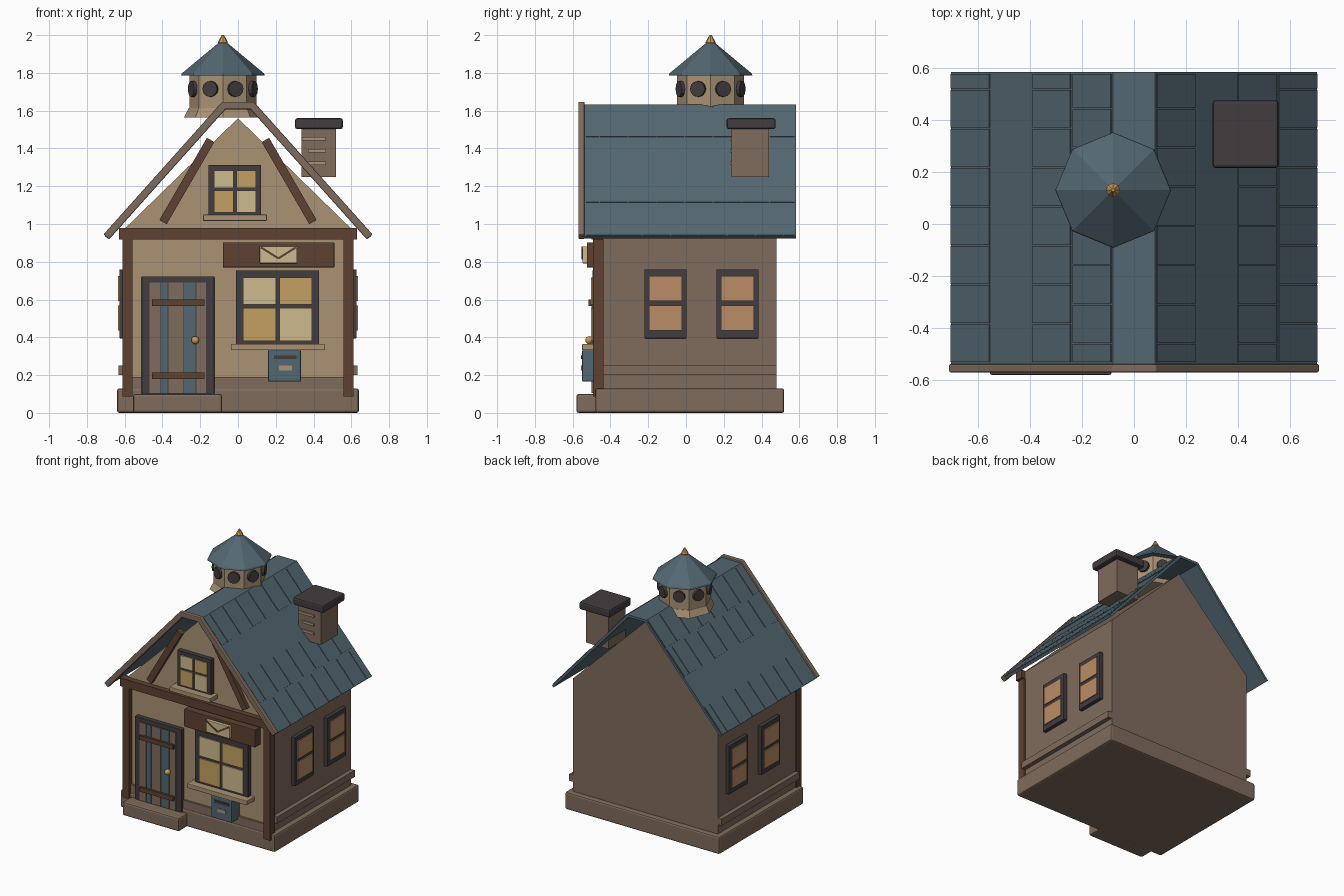
import bpy, bmesh
from math import cos, sin, pi, hypot
from mathutils import Vector

cube = bpy.data.objects.get("Cube")
if cube:
    bpy.data.objects.remove(cube, do_unlink=True)


def colour(name, code):
    rgb = [int(code[i:i + 2], 16) / 255 for i in (0, 2, 4)]
    lin = [c / 12.92 if c <= 0.04045 else ((c + 0.055) / 1.055) ** 2.4 for c in rgb]
    m = bpy.data.materials.new(name)
    m.use_nodes = True
    m.diffuse_color = (*lin, 1)
    m.node_tree.nodes["Principled BSDF"].inputs["Base Color"].default_value = (*lin, 1)
    return m


STONE = colour("stone_brown", "806C5C")
PLASTER = colour("tan_plaster", "AA9274")
TIMBER = colour("dark_timber", "5E4232")
IRON = colour("charcoal_frame", "423C3F")
SLATE = colour("slate_blue", "536771")
CREAM = colour("cream_glass", "CEBA8C")
GOLD = colour("gold_glass", "C4A062")
AMBER = colour("amber_glass", "BA8C66")
BRASS = colour("brass", "C89C58")


def prisms(name, parts, mat, bevel=0):
    """Extrude each (x-z outline, y0, y1) along y into one object."""
    bm = bmesh.new()
    for pts, y0, y1 in parts:
        face = bm.faces.new([bm.verts.new((x, y0, z)) for x, z in pts])
        ext = bmesh.ops.extrude_face_region(bm, geom=[face])
        bmesh.ops.translate(bm, vec=(0, y1 - y0, 0),
                            verts=[v for v in ext["geom"] if isinstance(v, bmesh.types.BMVert)])
    bmesh.ops.recalc_face_normals(bm, faces=bm.faces)
    mesh = bpy.data.meshes.new(name)
    bm.to_mesh(mesh)
    bm.free()
    mesh.materials.append(mat)
    obj = bpy.data.objects.new(name, mesh)
    bpy.context.collection.objects.link(obj)
    if bevel:
        mod = obj.modifiers.new("edge", "BEVEL")
        mod.width, mod.segments = bevel, 2
    return obj


def rect(x0, x1, z0, z1):
    return [(x0, z0), (x1, z0), (x1, z1), (x0, z1)]


def box(name, x0, x1, y0, y1, z0, z1, mat, bevel=0):
    return prisms(name, [(rect(x0, x1, z0, z1), y0, y1)], mat, bevel)


def strip(p, q, w):
    """Outline of a straight bar from p to q."""
    p, q = Vector(p), Vector(q)
    n = (q - p).orthogonal().normalized() * w / 2
    return [tuple(p + n), tuple(q + n), tuple(q - n), tuple(p - n)]


def cone(name, r0, r1, z0, z1, mat, sides=8):
    bpy.ops.mesh.primitive_cone_add(vertices=sides, radius1=r0, radius2=r1, depth=z1 - z0,
                                    location=(*CUPOLA, (z0 + z1) / 2))
    obj = bpy.context.object
    obj.name = name
    obj.data.materials.append(mat)
    return obj


# Base, step and body
box("base", -0.64, 0.64, -0.48, 0.52, 0, 0.13, STONE, 0.012)
box("door_step", -0.555, -0.085, -0.58, -0.46, 0, 0.1, STONE, 0.012)
body = prisms("house_body", [([(-0.6, 0.1), (0.6, 0.1), (0.6, 0.975), (0, 1.56), (-0.6, 0.975)],
                              -0.46, 0.48)], STONE)
body.data.materials.append(PLASTER)
for f in body.data.polygons:
    f.material_index = int(f.normal.y < -0.5)
box("front_skirting", -0.56, 0.56, -0.475, -0.45, 0.12, 0.19, STONE)
for s, side in ((-1, "right"), (1, "left")):
    a, b = sorted((s * 0.59, s * 0.632))
    box(side + "_wall_band", a, b, -0.44, 0.48, 0.2, 0.25, STONE)

# Timber framing
box("front_beam", -0.63, 0.63, -0.5, -0.44, 0.918, 0.98, TIMBER)
for s, side in ((-1, "right"), (1, "left")):
    a, b = sorted((s * 0.558, s * 0.612))
    box(side + "_post", a, b, -0.493, -0.437, 0.087, 0.92, TIMBER)
    prisms(side + "_gable_brace", [(strip((s * 0.397, 1.01), (s * 0.145, 1.445), 0.045),
                                    -0.49, -0.45)], TIMBER)

# Roof shell and front edge boards


def gable_band(xe, ze, xr, zr, t):
    d = hypot(xr - xe, zr - ze)
    nx, nz = (zr - ze) / d * t, (xe - xr) / d * t
    outer = [(-xe, ze), (-xr, zr), (xr, zr), (xe, ze)]
    k = t * 0.45
    inner = [(xe - nx, ze - nz), (xr - k, zr - t), (k - xr, zr - t), (nx - xe, ze - nz)]
    return outer + inner


prisms("roof", [(gable_band(0.703, 0.935, 0.08, 1.632, 0.018), -0.54, 0.583)], SLATE)
prisms("roof_edge_boards", [(gable_band(0.712, 0.945, 0.084, 1.647, 0.04), -0.57, -0.537)],
       STONE, 0.006)

# Staggered thin tiles on the slopes
tiles = []
for s, courses in ((-1, (0, 2, 3)), (1, (0, 1, 3))):
    for c in courses:
        f0, f1 = c / 4 + 0.005, (c + 1) / 4 - 0.01
        p, q = [(s * (0.703 - 0.623 * f), 0.935 + 0.697 * f) for f in (f0, f1)]
        lift = (s * 0.0037, 0.0033)
        quad = [p, q, (q[0] + lift[0], q[1] + lift[1]), (p[0] + lift[0], p[1] + lift[1])]
        y = -0.53 - 0.075 * (c % 2)
        while y < 0.57:
            tiles.append((quad, max(y, -0.53), min(y + 0.145, 0.575)))
            y += 0.15
prisms("roof_tiles", tiles, SLATE)

# Chimney
box("chimney", 0.335, 0.52, 0.24, 0.44, 1.25, 1.51, STONE)
box("chimney_cap", 0.302, 0.555, 0.215, 0.475, 1.502, 1.56, IRON, 0.012)
prisms("chimney_bricks", [(rect(a, 0.465, z, z + 0.018), 0.232, 0.242)
                          for a, z in ((0.34, 1.442), (0.37, 1.378), (0.37, 1.312))], PLASTER)

# Front windows: dark frame with checkered panes


def front_window(name, x0, x1, z0, z1, rim, bar, sill):
    box(name + "_frame", x0, x1, -0.495, -0.45, z0, z1, IRON)
    xm, zm = (x0 + x1) / 2, (z0 + z1) / 2 + rim * 0.1
    left, right = (x0 + rim, xm - bar), (xm + bar, x1 - rim)
    low, high = (z0 + rim * 0.4, zm - bar), (zm + bar, z1 - rim)
    for tone, mat, cells in (("cream", CREAM, ((left, high), (right, low))),
                             ("gold", GOLD, ((right, high), (left, low)))):
        prisms(f"{name}_{tone}_panes", [(rect(*h, *v), -0.503, -0.494) for h, v in cells], mat)
    box(name + "_sill", x0 - sill, x1 + sill, -0.55, -0.45, z0 - 0.033, z0, PLASTER, 0.004)


front_window("shop_window", -0.01, 0.43, 0.365, 0.755, 0.037, 0.009, 0.028)
front_window("gable_window", -0.155, 0.123, 1.05, 1.312, 0.028, 0.007, 0.03)

# Side windows
for s, side in ((-1, "right"), (1, "left")):
    for y, place in ((-0.109, "front"), (0.273, "back")):
        a, b = sorted((s * 0.59, s * 0.628))
        box(f"{side}_{place}_window_frame", a, b, y - 0.112, y + 0.112, 0.395, 0.76, IRON, 0.004)
        a, b = sorted((s * 0.627, s * 0.636))
        prisms(f"{side}_{place}_window_panes",
               [(rect(a, b, z0, z1), y - 0.088, y + 0.088)
                for z0, z1 in ((0.435, 0.568), (0.592, 0.725))], AMBER)

# Door
box("door_frame", -0.51, -0.125, -0.492, -0.45, 0.1, 0.722, IRON, 0.004)
edges = (-0.47, -0.412, -0.37, -0.29, -0.222, -0.167)
for i in range(5):
    box(f"door_plank_{i + 1}", edges[i] + 0.002, edges[i + 1] - 0.002, -0.499, -0.49,
        0.105, 0.69, SLATE if i % 2 else STONE)
for z, place in ((0.18, "lower"), (0.567, "upper")):
    box(place + "_door_batten", -0.456, -0.178, -0.515, -0.495, z, z + 0.033, TIMBER)
bpy.ops.mesh.primitive_uv_sphere_add(segments=12, ring_count=8, radius=0.021,
                                     location=(-0.226, -0.512, 0.385))
knob = bpy.context.object
knob.name = "door_knob"
knob.data.materials.append(BRASS)
bpy.ops.object.shade_smooth()

# Hanging sign with envelope
box("sign_board", -0.08, 0.51, -0.525, -0.45, 0.77, 0.902, TIMBER, 0.004)
box("envelope", 0.115, 0.312, -0.548, -0.52, 0.792, 0.882, CREAM, 0.003)
prisms("envelope_flap", [(strip((x, 0.876), (0.214, 0.818), 0.011), -0.553, -0.546)
                         for x in (0.122, 0.306)], TIMBER)

# Letter box
box("letter_box", 0.16, 0.333, -0.55, -0.45, 0.165, 0.335, SLATE, 0.008)
box("letter_slot", 0.19, 0.31, -0.557, -0.548, 0.285, 0.305, IRON)
box("letter_plate", 0.218, 0.285, -0.556, -0.548, 0.224, 0.25, PLASTER)

# Cupola
CUPOLA = (-0.08, 0.13)
cone("cupola_skirt", 0.205, 0.18, 1.565, 1.615, PLASTER)
cone("cupola_wall", 0.178, 0.178, 1.6, 1.8, PLASTER)
cone("cupola_eave", 0.222, 0.218, 1.785, 1.797, SLATE)
cone("cupola_roof", 0.218, 0.012, 1.797, 1.968, SLATE)
cone("finial_bowl", 0.014, 0.027, 1.94, 1.962, BRASS)
cone("finial_tip", 0.027, 0.006, 1.962, 2.0, BRASS)
for k in range(8):
    a = (k + 0.5) * pi / 4
    bpy.ops.mesh.primitive_cylinder_add(
        vertices=12, radius=0.042, depth=0.03, rotation=(0, pi / 2, a),
        location=(CUPOLA[0] + 0.168 * cos(a), CUPOLA[1] + 0.168 * sin(a), 1.715))
    port = bpy.context.object
    port.name = f"porthole_{k + 1}"
    port.data.materials.append(IRON)
